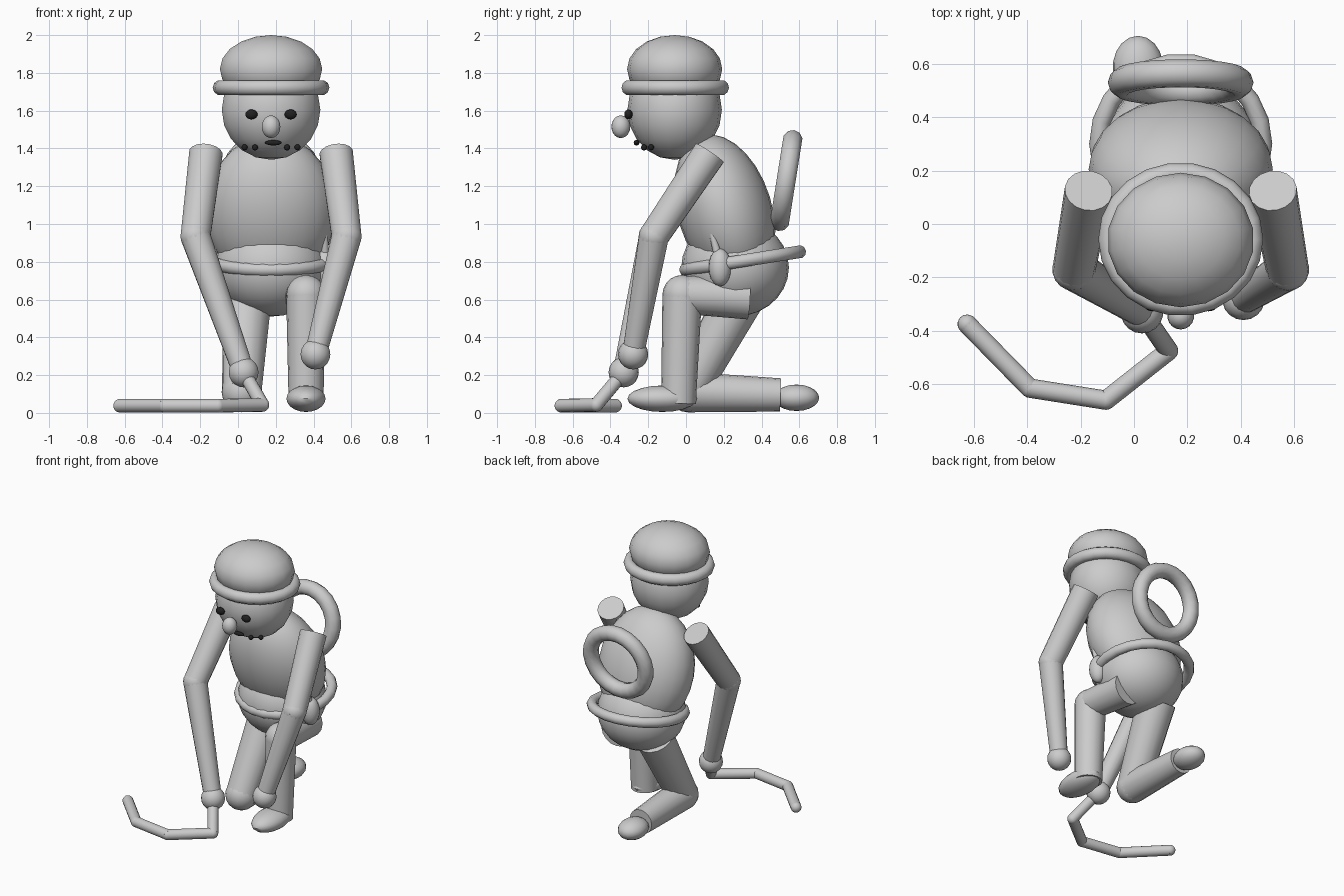
import bpy
import bmesh
from math import radians
from mathutils import Matrix, Vector

cube = bpy.data.objects.get("Cube")
if cube:
    bpy.data.objects.remove(cube, do_unlink=True)


def material(name, rgb):
    m = bpy.data.materials.new(name)
    m.use_nodes = True
    m.diffuse_color = (*rgb, 1)
    m.node_tree.nodes["Principled BSDF"].inputs["Base Color"].default_value = (*rgb, 1)
    return m


GREY = material("light grey", (0.6, 0.6, 0.6))
DARK = material("near black", (0.015, 0.015, 0.015))
MID = 0.175  # x of the figure's own centre line


def finish(obj, name, mat):
    obj.name = name
    obj.data.name = name
    obj.data.materials.append(mat)
    bpy.ops.object.select_all(action="DESELECT")
    obj.select_set(True)
    bpy.context.view_layer.objects.active = obj
    bpy.ops.object.shade_smooth_by_angle(angle=radians(40))
    return obj


def from_bmesh(bm, name, mat):
    mesh = bpy.data.meshes.new(name)
    bm.to_mesh(mesh)
    bm.free()
    obj = bpy.data.objects.new(name, mesh)
    bpy.context.collection.objects.link(obj)
    return finish(obj, name, mat)


def ball(name, center, radii, tilt=0, mat=GREY, segs=18, rings=10):
    """Ellipsoid, leaning about the x axis by tilt degrees."""
    bm = bmesh.new()
    place = (Matrix.Translation(center) @ Matrix.Rotation(radians(tilt), 4, "X")
             @ Matrix.Diagonal((*radii, 1)))
    bmesh.ops.create_uvsphere(bm, u_segments=segs, v_segments=rings, radius=1, matrix=place)
    return from_bmesh(bm, name, mat)


def limb(name, a, b, ra, rb):
    """Tapered capped cylinder from a to b."""
    a, b = Vector(a), Vector(b)
    axis = b - a
    bm = bmesh.new()
    place = Matrix.Translation((a + b) / 2) @ axis.to_track_quat("Z", "Y").to_matrix().to_4x4()
    bmesh.ops.create_cone(bm, cap_ends=True, segments=16, radius1=ra, radius2=rb,
                          depth=axis.length, matrix=place)
    return from_bmesh(bm, name, GREY)


def ring(name, center, major, minor, tilt=0, scale_y=1):
    bpy.ops.mesh.primitive_torus_add(major_segments=22, minor_segments=10, location=center,
                                     major_radius=major, minor_radius=minor,
                                     rotation=(radians(tilt), 0, 0))
    obj = bpy.context.object
    obj.scale.y = scale_y
    return finish(obj, name, GREY)


# Head and cap
ball("head", (MID, -0.06, 1.605), (0.265, 0.25, 0.265))
ball("cap_crown", (MID, -0.06, 1.82), (0.275, 0.252, 0.18))
ring("cap_brim", (MID, -0.057, 1.722), 0.268, 0.041, scale_y=0.93)

# Face
ball("nose", (MID, -0.345, 1.515), (0.05, 0.05, 0.06))
ball("mouth_middle", (MID + 0.012, -0.262, 1.43), (0.045, 0.015, 0.014), mat=DARK)
for side, s in (("left", 1), ("right", -1)):
    ball(f"{side}_eye", (MID + s * 0.104, -0.305, 1.58), (0.033, 0.022, 0.026), mat=DARK)
    ball(f"{side}_mouth_dot_inner", (MID + s * 0.085, -0.222, 1.405), (0.016,) * 3, mat=DARK)
    ball(f"{side}_mouth_dot_outer", (MID + s * 0.14, -0.185, 1.406), (0.016,) * 3, mat=DARK)

# Trunk, belt and the ring carried on the back
ball("torso", (MID, 0.205, 1.07), (0.345, 0.25, 0.415), tilt=17, segs=24, rings=14)
ball("hips", (MID, 0.26, 0.77), (0.3, 0.285, 0.26), segs=24, rings=14)
ring("belt", (MID, 0.3, 0.805), 0.308, 0.035, tilt=9)
ring("back_ring", (MID, 0.53, 1.23), 0.22, 0.053, tilt=81)

# Pouch and handle at the left hip
ball("hip_pouch", (0.46, 0.18, 0.77), (0.06, 0.06, 0.1))
limb("hip_handle", (0.46, 0.18, 0.79), (0.46, 0.13, 0.98), 0.024, 0.014)

# Arms
hands = {"left": (0.41, -0.28, 0.31), "right": (0.03, -0.33, 0.215)}
for side, s in (("left", 1), ("right", -1)):
    shoulder = (MID + s * 0.345, 0.125, 1.375)
    elbow = (MID + s * 0.4, -0.17, 0.935)
    limb(f"{side}_upper_arm", shoulder, elbow, 0.09, 0.08)
    ball(f"{side}_elbow", elbow, (0.081,) * 3)
    limb(f"{side}_forearm", elbow, hands[side], 0.08, 0.058)
    ball(f"{side}_hand", hands[side], (0.08,) * 3)

# Left leg, planted in front
knee = (0.36, -0.02, 0.625)
limb("left_thigh", (0.33, 0.33, 0.61), knee, 0.115, 0.1)
ball("left_knee", knee, (0.105,) * 3)
limb("left_shin", knee, (0.36, -0.04, 0.05), 0.105, 0.092)
ball("left_foot", (0.36, -0.125, 0.075), (0.105, 0.185, 0.07))

# Right leg, kneeling
knee = (0.02, 0.01, 0.11)
ankle = (0.015, 0.5, 0.095)
limb("right_thigh", (0.05, 0.29, 0.62), knee, 0.13, 0.105)
ball("right_knee", knee, (0.107,) * 3)
limb("right_shin", knee, ankle, 0.107, 0.088)
ball("right_foot", (0.015, 0.585, 0.08), (0.095, 0.12, 0.07))

# Rope trailing from the right hand
path = [hands["right"], (0.13, -0.475, 0.042), (-0.105, -0.66, 0.038),
        (-0.39, -0.615, 0.038), (-0.625, -0.375, 0.038)]
for i, (a, b) in enumerate(zip(path, path[1:]), 1):
    limb(f"rope_piece_{i}", a, b, 0.036, 0.036)
    ball(f"rope_joint_{i}", b, (0.036,) * 3)
